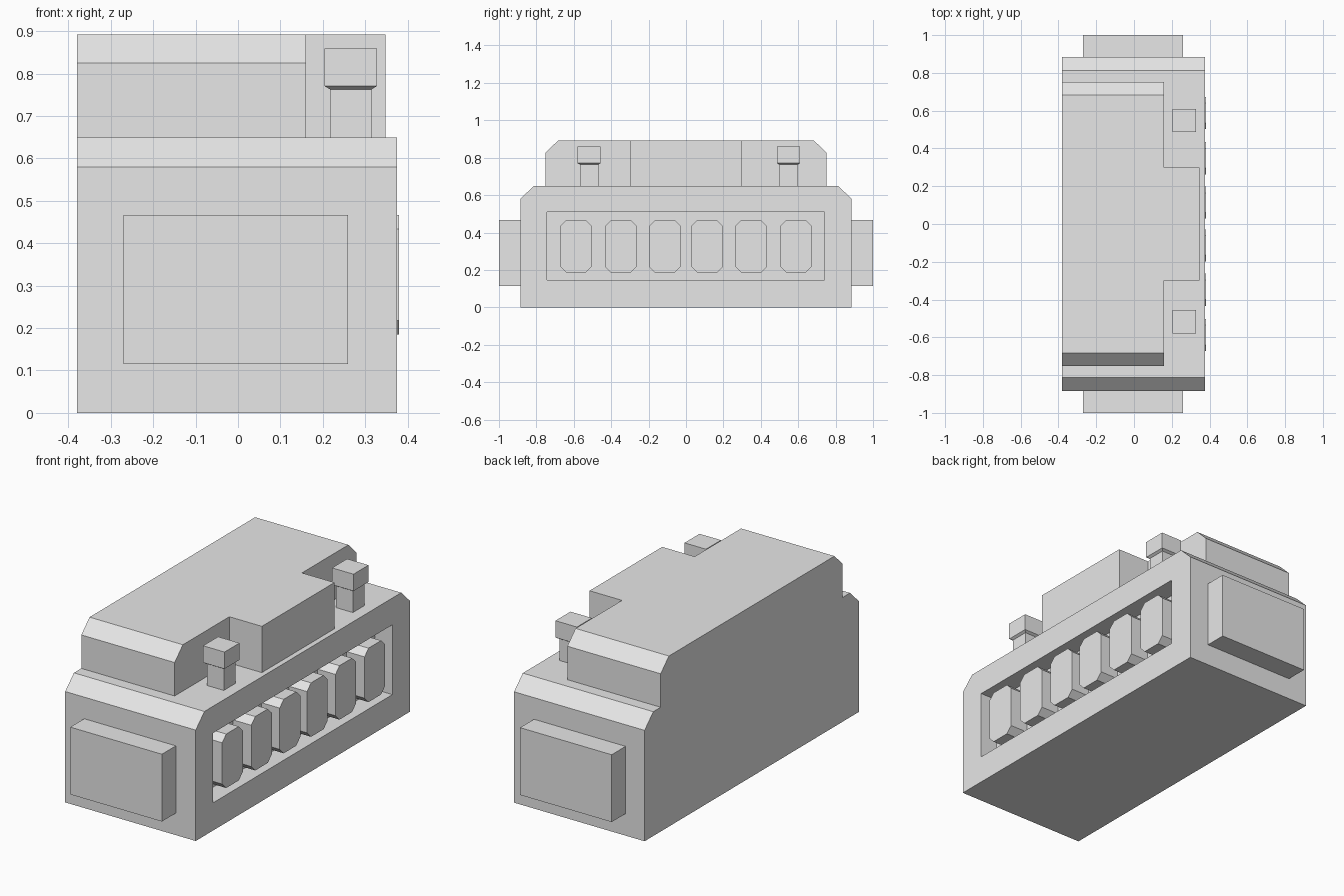
import bpy, bmesh

if "Cube" in bpy.data.objects:
    bpy.data.objects.remove(bpy.data.objects["Cube"])

grey = bpy.data.materials.new("light_grey")
grey.diffuse_color = (0.8, 0.8, 0.8, 1)
grey.use_nodes = True
grey.node_tree.nodes["Principled BSDF"].inputs["Base Color"].default_value = grey.diffuse_color


def finish(name, bm):
    bmesh.ops.recalc_face_normals(bm, faces=bm.faces)
    me = bpy.data.meshes.new(name)
    bm.to_mesh(me)
    bm.free()
    me.materials.append(grey)
    ob = bpy.data.objects.new(name, me)
    bpy.context.collection.objects.link(ob)
    return ob


def prism(bm, profile, x0, x1):
    """Extrude a (y, z) outline along x."""
    face = bm.faces.new([bm.verts.new((x0, y, z)) for y, z in profile])
    ext = bmesh.ops.extrude_face_region(bm, geom=[face])["geom"]
    verts = [v for v in ext if isinstance(v, bmesh.types.BMVert)]
    bmesh.ops.translate(bm, verts=verts, vec=(x1 - x0, 0, 0))


def roof_profile(half, z0, shoulder, top, inset):
    return [(-half, z0), (half, z0), (half, shoulder), (half - inset, top),
            (inset - half, top), (-half, shoulder)]


def box(bm, x0, x1, y0, y1, z0, z1):
    prism(bm, [(y0, z0), (y1, z0), (y1, z1), (y0, z1)], x0, x1)


# Main body with chamfered ends
bm = bmesh.new()
prism(bm, roof_profile(0.885, 0, 0.58, 0.65, 0.072), -0.38, 0.375)
body = finish("body", bm)

# Long recess cut into the right side
bm = bmesh.new()
box(bm, 0.275, 0.5, -0.742, 0.74, 0.145, 0.51)
cutter = finish("recess_cutter", bm)
cut = body.modifiers.new("recess", "BOOLEAN")
cut.object = cutter
cut.operation = "DIFFERENCE"
cut.solver = "EXACT"
cutter.hide_render = True
cutter.hide_viewport = True

# Upper housing: T-shaped plan, chamfered ends
bm = bmesh.new()
prism(bm, roof_profile(0.752, 0.65, 0.825, 0.892, 0.068), -0.38, 0.16)
finish("upper_housing", bm)
bm = bmesh.new()
box(bm, 0.16, 0.348, -0.30, 0.30, 0.65, 0.892)
finish("housing_centre", bm)

# End plates
for side, name in ((-1, "front_plate"), (1, "back_plate")):
    bm = bmesh.new()
    box(bm, -0.27, 0.26, *sorted((side * 0.885, side)), 0.115, 0.467)
    finish(name, bm)

# Six octagonal keys in the recess
h, c = 0.085, 0.033
z0, z1 = 0.185, 0.467
for i, y in enumerate((-0.588, -0.348, -0.113, 0.113, 0.348, 0.588)):
    bm = bmesh.new()
    prism(bm, [(y - h + c, z0), (y + h - c, z0), (y + h, z0 + c), (y + h, z1 - c),
               (y + h - c, z1), (y - h + c, z1), (y - h, z1 - c), (y - h, z0 + c)],
          0.275, 0.38)
    finish(f"key_{i + 1}", bm)

# Two square knobs: stem, flared underside, cap
for name, y in (("front_knob", -0.518), ("back_knob", 0.548)):
    bm = bmesh.new()
    rings = []
    for z, r in ((0.65, 0.049), (0.763, 0.049), (0.771, 0.062), (0.859, 0.062)):
        rings.append([bm.verts.new((0.266 + sx * r, y + sy * r, z))
                      for sx, sy in ((-1, -1), (1, -1), (1, 1), (-1, 1))])
    for a, b in zip(rings, rings[1:]):
        for k in range(4):
            n = (k + 1) % 4
            bm.faces.new((a[k], a[n], b[n], b[k]))
    bm.faces.new(rings[0])
    bm.faces.new(rings[-1])
    finish(name, bm)
